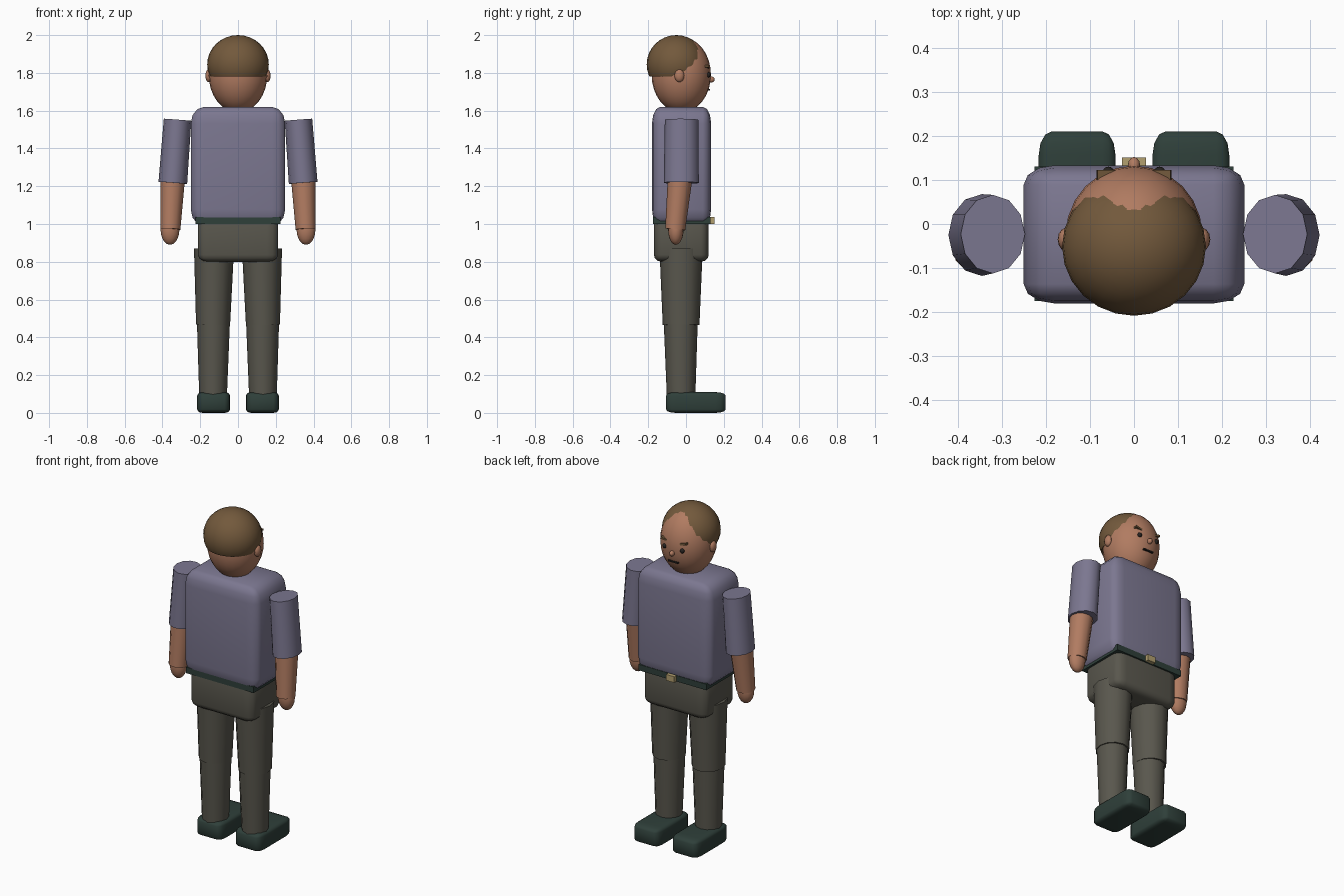
import bpy, bmesh, math
from mathutils import Vector, Matrix

if "Cube" in bpy.data.objects:
    bpy.data.objects.remove(bpy.data.objects["Cube"])


def material(name, rgb):
    m = bpy.data.materials.new(name)
    m.diffuse_color = (*rgb, 1)
    m.use_nodes = True
    m.node_tree.nodes["Principled BSDF"].inputs["Base Color"].default_value = m.diffuse_color
    return m


SHIRT = material("shirt", (0.2, 0.185, 0.28))
SKIN = material("skin", (0.44, 0.2, 0.12))
HAIR = material("hair", (0.17, 0.1, 0.045))
CLOTH = material("trousers", (0.1, 0.095, 0.075))
GREEN = material("dark_green", (0.028, 0.05, 0.042))
BRASS = material("brass", (0.45, 0.35, 0.16))
DARK = material("dark", (0.02, 0.017, 0.015))


def finish(name, bm, mat, angle=40):
    bmesh.ops.recalc_face_normals(bm, faces=bm.faces)
    me = bpy.data.meshes.new(name)
    bm.to_mesh(me)
    bm.free()
    me.materials.append(mat)
    ob = bpy.data.objects.new(name, me)
    bpy.context.collection.objects.link(ob)
    bpy.ops.object.select_all(action='DESELECT')
    ob.select_set(True)
    bpy.context.view_layer.objects.active = ob
    bpy.ops.object.shade_smooth_by_angle(angle=math.radians(angle))
    return ob


def box(name, lo, hi, mat, bevel=0, tilt=0):
    """Box between two corners; bevel is a fraction of each side."""
    bm = bmesh.new()
    bmesh.ops.create_cube(bm, size=1)
    if bevel:
        bmesh.ops.bevel(bm, geom=bm.edges[:], offset=bevel, segments=3,
                        profile=0.5, affect='EDGES')
    lo, hi = Vector(lo), Vector(hi)
    mtx = (Matrix.Translation((lo + hi) / 2) @ Matrix.Rotation(tilt, 4, 'Y')
           @ Matrix.Diagonal((*(hi - lo), 1)))
    bm.transform(mtx)
    return finish(name, bm, mat)


def ball(name, centre, radii, mat, segs=24, rings=16, cut_z=None):
    """Ellipsoid, optionally cut flat at a height."""
    bm = bmesh.new()
    bmesh.ops.create_uvsphere(bm, u_segments=segs, v_segments=rings, radius=1)
    bm.transform(Matrix.Translation(centre) @ Matrix.Diagonal((*radii, 1)))
    if cut_z is not None:
        res = bmesh.ops.bisect_plane(bm, geom=bm.verts[:] + bm.edges[:] + bm.faces[:],
                                     plane_co=(0, 0, cut_z), plane_no=(0, 0, -1),
                                     clear_outer=True)
        edges = [g for g in res['geom_cut'] if isinstance(g, bmesh.types.BMEdge)]
        bmesh.ops.holes_fill(bm, edges=edges)
    return finish(name, bm, mat)


def limb(name, bottom, top, r_bottom, r_top, stretch, mat):
    """Tapered 12-sided tube; stretch is the y to x ratio."""
    bottom, top = Vector(bottom), Vector(top)
    axis = top - bottom
    bm = bmesh.new()
    bmesh.ops.create_cone(bm, cap_ends=True, segments=12, radius1=r_bottom,
                          radius2=r_top, depth=axis.length)
    turn = Vector((0, 0, 1)).rotation_difference(axis).to_matrix().to_4x4()
    bm.transform(Matrix.Translation((bottom + top) / 2) @ turn
                 @ Matrix.Diagonal((1, stretch, 1, 1)))
    return finish(name, bm, mat)


# trunk
box("torso", (-0.25, -0.18, 0.99), (0.25, 0.133, 1.62), SHIRT, 0.14)
box("belt", (-0.226, -0.174, 1.0), (0.226, 0.13, 1.036), GREEN)
box("belt_buckle", (-0.027, 0.125, 1.0), (0.027, 0.151, 1.036), BRASS)
box("pelvis", (-0.213, -0.17, 0.8), (0.213, 0.12, 1.06), CLOTH, 0.14)

# head, hair and face
ball("head", (0, -0.025, 1.79), (0.155, 0.157, 0.2), SKIN)
ball("hair", (0, -0.051, 1.845), (0.163, 0.157, 0.155), HAIR, cut_z=1.78)
ball("nose", (0, 0.132, 1.765), (0.014, 0.02, 0.016), SKIN, 12, 8)
box("mouth", (-0.033, 0.108, 1.707), (0.033, 0.126, 1.715), DARK)

# paired parts
for s, side in ((1, "right"), (-1, "left")):
    ball(side + "_ear", (s * 0.155, -0.035, 1.785), (0.018, 0.026, 0.034), SKIN, 12, 8)
    ball(side + "_eye", (s * 0.058, 0.118, 1.79), (0.013, 0.012, 0.014), DARK, 12, 8)
    box(side + "_eyebrow", (s * 0.06 - 0.024, 0.1, 1.825),
        (s * 0.06 + 0.024, 0.122, 1.836), HAIR, tilt=-s * 0.2)
    limb(side + "_sleeve", (s * 0.345, -0.025, 1.218), (s * 0.32, -0.023, 1.552),
         0.076, 0.073, 1.22, SHIRT)
    limb(side + "_forearm", (s * 0.358, -0.057, 0.972), (s * 0.345, -0.03, 1.26),
         0.053, 0.066, 1.0, SKIN)
    ball(side + "_hand", (s * 0.36, -0.054, 0.97), (0.05, 0.041, 0.08), SKIN, 16, 10)
    limb(side + "_thigh", (s * 0.132, -0.026, 0.466), (s * 0.127, -0.026, 0.868),
         0.09, 0.106, 1.08, CLOTH)
    limb(side + "_shin", (s * 0.132, -0.026, 0.08), (s * 0.13, -0.028, 0.5),
         0.073, 0.088, 1.03, CLOTH)
    box(side + "_shoe", (s * 0.129 - 0.087, -0.106, 0), (s * 0.129 + 0.087, 0.21, 0.11),
        GREEN, 0.17)
